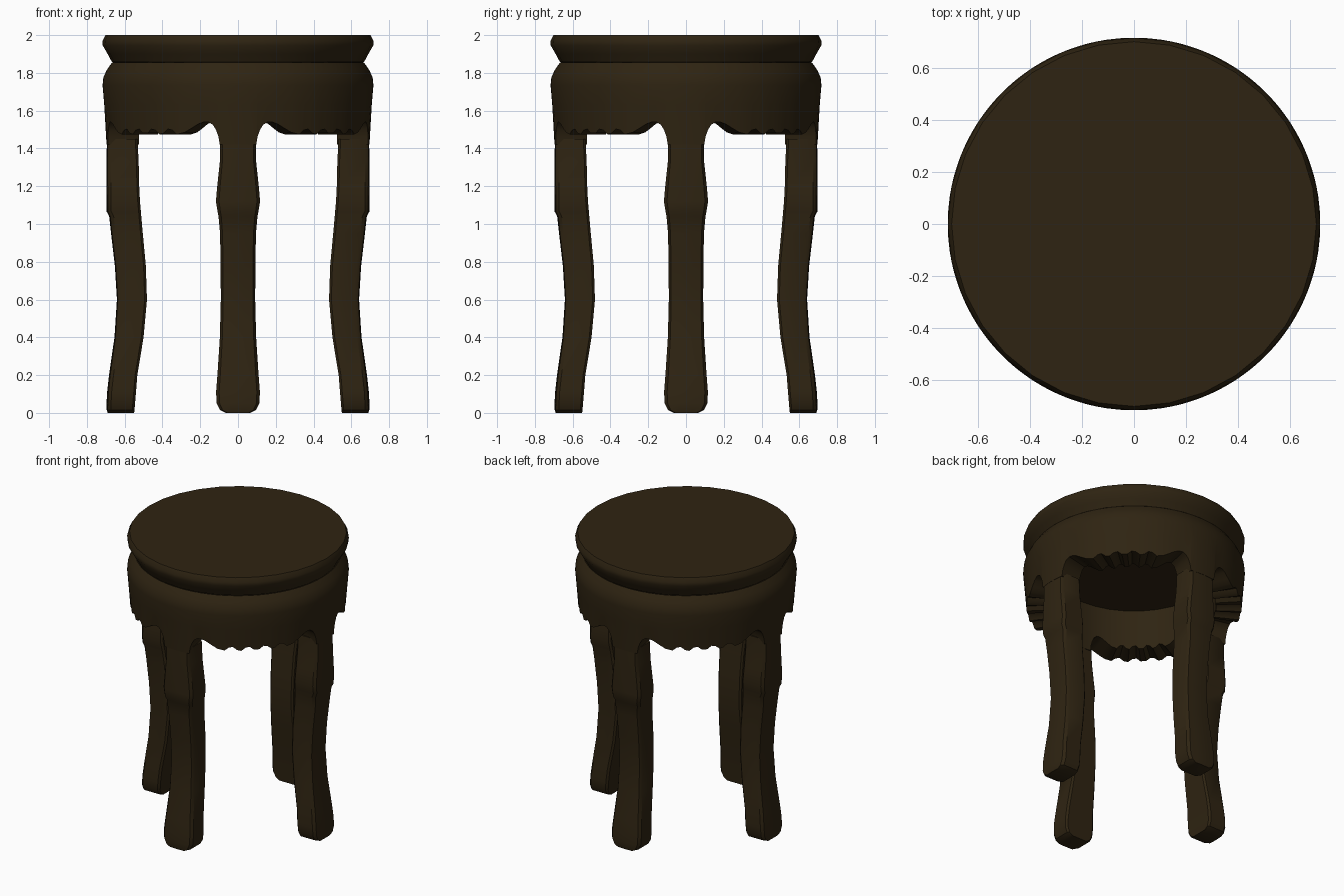
import bpy, bmesh, math

cube = bpy.data.objects.get("Cube")
if cube:
    bpy.data.objects.remove(cube)

wood = bpy.data.materials.new("dark_wood")
wood.use_nodes = True
colour = (0.028, 0.0175, 0.006, 1)
wood.diffuse_color = colour
wood.node_tree.nodes["Principled BSDF"].inputs["Base Color"].default_value = colour


def loft(name, rings, wrap=False, caps=True, angle=35):
    """Skin a list of equal closed rings of points into one object."""
    bm = bmesh.new()
    loops = [[bm.verts.new(p) for p in ring] for ring in rings]
    pairs = list(zip(loops, loops[1:]))
    if wrap:
        pairs.append((loops[-1], loops[0]))
    for a, b in pairs:
        for i in range(len(a)):
            j = (i + 1) % len(a)
            bm.faces.new((a[i], a[j], b[j], b[i]))
    if caps and not wrap:
        bm.faces.new(loops[0])
        bm.faces.new(loops[-1])
    bmesh.ops.recalc_face_normals(bm, faces=bm.faces)
    mesh = bpy.data.meshes.new(name)
    bm.to_mesh(mesh)
    bm.free()
    mesh.materials.append(wood)
    obj = bpy.data.objects.new(name, mesh)
    bpy.context.collection.objects.link(obj)
    bpy.ops.object.select_all(action='DESELECT')
    obj.select_set(True)
    bpy.context.view_layer.objects.active = obj
    bpy.ops.object.shade_smooth_by_angle(angle=math.radians(angle))
    return obj


def polar(r, a, z):
    return (r * math.cos(a), r * math.sin(a), z)


# Seat: round slab with a waist below the rim
seat = [(0.53, 1.76), (0.53, 1.84), (0.667, 1.857), (0.69, 1.9),
        (0.716, 1.945), (0.717, 1.97), (0.702, 2.0)]
loft("seat", [[polar(r, math.tau * i / 32, z) for i in range(32)] for r, z in seat])

# Apron: thick ring whose lower edge drops into the legs and is scalloped between
half = [(-4, 1.42), (0, 1.42), (4, 1.42), (8, 1.42), (8.5, 1.46), (9.5, 1.495),
        (11, 1.525), (13, 1.54), (15, 1.54), (17.5, 1.53), (21, 1.505), (24, 1.485)]
half = half[1:]
for k in range(9):
    a = 25.5 + k * 2.25
    half.append((a, 1.489 - 0.016 * math.cos(math.tau * (a - 27) / 9)))
quarter = half + [(90 - a, z) for a, z in reversed(half) if 0 < a < 44.9]
columns = []
for q in range(4):
    for a, low in quarter:
        section = [(0.667, 1.855), (0.695, 1.815), (0.713, 1.775), (0.717, 1.735),
                   (0.708, 1.63), (0.696, low), (0.53, low), (0.53, 1.8)]
        columns.append([polar(r, math.radians(a + 90 * q), z) for r, z in section])
loft("scalloped_apron", columns, wrap=True, caps=False)

# Legs: height, inner radius, outer radius, half width
stations = [(0, 0.55, 0.69, 0.065), (0.015, 0.548, 0.695, 0.095), (0.05, 0.545, 0.696, 0.113),
            (0.11, 0.54, 0.693, 0.116), (0.2, 0.533, 0.683, 0.109), (0.4, 0.5, 0.654, 0.096),
            (0.6, 0.482, 0.641, 0.091), (0.78, 0.488, 0.652, 0.092), (0.95, 0.504, 0.672, 0.095),
            (1.04, 0.512, 0.682, 0.103), (1.065, 0.514, 0.695, 0.108), (1.12, 0.519, 0.696, 0.117),
            (1.2, 0.523, 0.696, 0.11), (1.33, 0.526, 0.696, 0.096), (1.45, 0.532, 0.694, 0.095)]


def leg_ring(z, inner, outer, w):
    """Box section with a curved outer face and narrow chamfers."""
    edge = [(outer - 0.024, -w)]
    for t in (-0.86, -0.4, 0, 0.4, 0.86):
        edge.append((math.sqrt(outer ** 2 - (t * w) ** 2), t * w))
    edge += [(outer - 0.024, w), (inner + 0.012, w), (inner, 0.88 * w),
             (inner, -0.88 * w), (inner + 0.012, -w)]
    return [(x, y, z) for x, y in edge]


for i, side in enumerate(("left", "back", "right", "front")):
    leg = loft(side + "_leg", [leg_ring(*s) for s in stations])
    leg.rotation_euler.z = i * math.pi / 2
